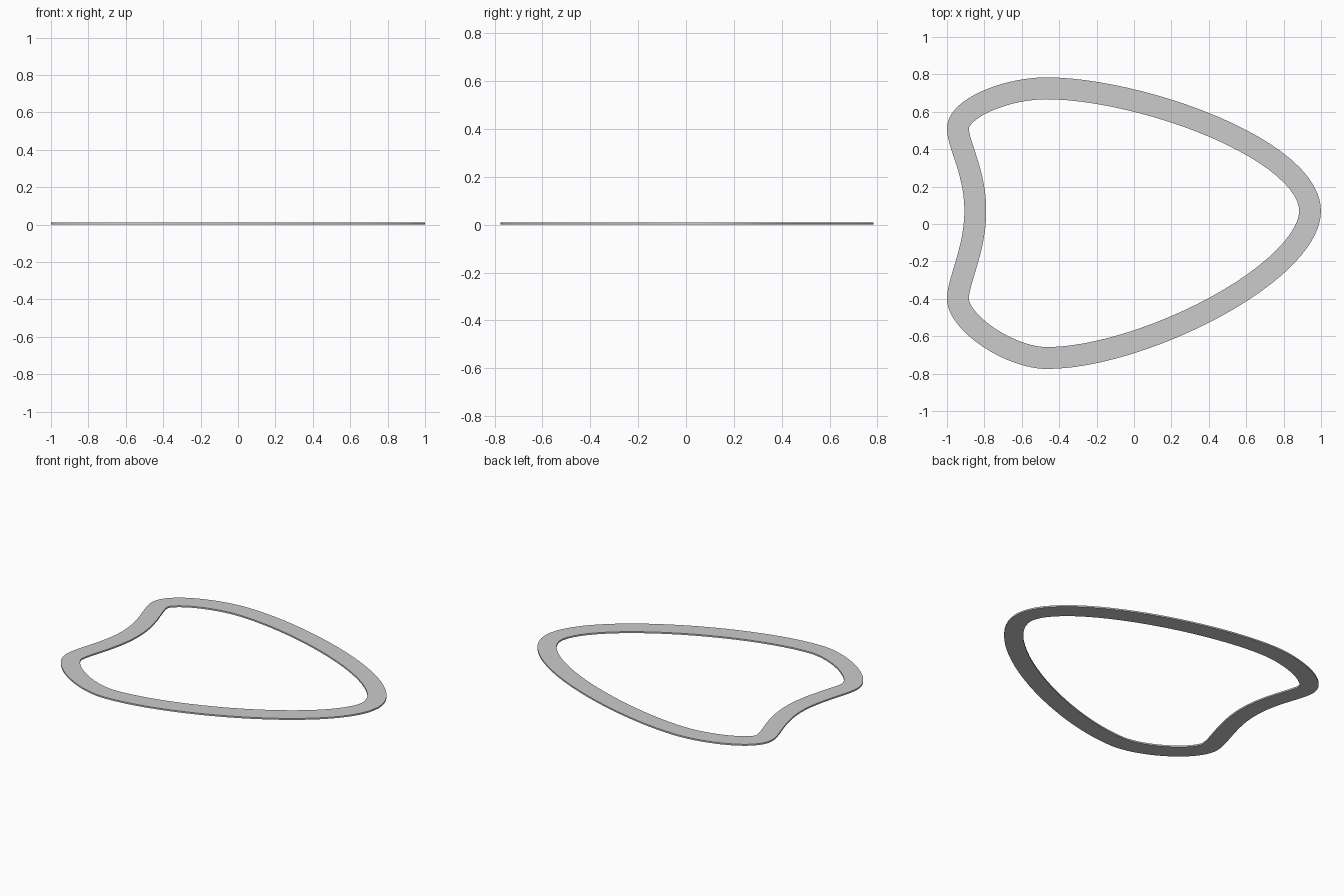
import bpy, bmesh
from mathutils import Vector
from mathutils.geometry import interpolate_bezier

if "Cube" in bpy.data.objects:
    bpy.data.objects.remove(bpy.data.objects["Cube"])

WIDTH, HEIGHT, STEPS = 0.117, 0.01, 24

# Outer outline, counter-clockwise: (point, incoming handle offset, outgoing handle offset)
knots = [
    ((1.0, 0.07), (0, -0.38), (0, 0.385)),         # nose
    ((-0.467, 0.784), (0.5, 0), (-0.22, 0)),       # upper edge
    ((-1.0, 0.51), (0, 0.165), (0, -0.10)),        # upper left corner
    ((-0.907, 0.07), (0, 0.2), (0, -0.2)),         # left hollow
    ((-1.0, -0.40), (0, 0.11), (0, -0.17)),        # lower left corner
    ((-0.465, -0.775), (-0.22, 0), (0.52, 0)),     # lower edge
]


def outline():
    pts = []
    for i, (p, _, out) in enumerate(knots):
        q, inc, _ = knots[(i + 1) % len(knots)]
        p, q = Vector((*p, 0)), Vector((*q, 0))
        pts += interpolate_bezier(p, p + Vector((*out, 0)), q + Vector((*inc, 0)), q, STEPS + 1)[:-1]
    return pts


def inset(pts, dist):
    res = []
    for i, p in enumerate(pts):
        t = (pts[(i + 1) % len(pts)] - pts[i - 1]).normalized()
        res.append(p + Vector((-t.y, t.x, 0)) * dist)
    return res


# Flat constant-width band, extruded to a thin plate
outer = outline()
inner = inset(outer, WIDTH)
bm = bmesh.new()
vo = [bm.verts.new(p) for p in outer]
vi = [bm.verts.new(p) for p in inner]
n = len(vo)
faces = [bm.faces.new((vo[i], vo[(i + 1) % n], vi[(i + 1) % n], vi[i])) for i in range(n)]
ext = bmesh.ops.extrude_face_region(bm, geom=faces, use_keep_orig=True)
top = [v for v in ext["geom"] if isinstance(v, bmesh.types.BMVert)]
bmesh.ops.translate(bm, verts=top, vec=(0, 0, HEIGHT))
bmesh.ops.recalc_face_normals(bm, faces=bm.faces)

mesh = bpy.data.meshes.new("outline_band")
bm.to_mesh(mesh)
bm.free()
band = bpy.data.objects.new("outline_band", mesh)
bpy.context.collection.objects.link(band)
bpy.context.view_layer.objects.active = band
band.select_set(True)
bpy.ops.object.shade_smooth_by_angle()
